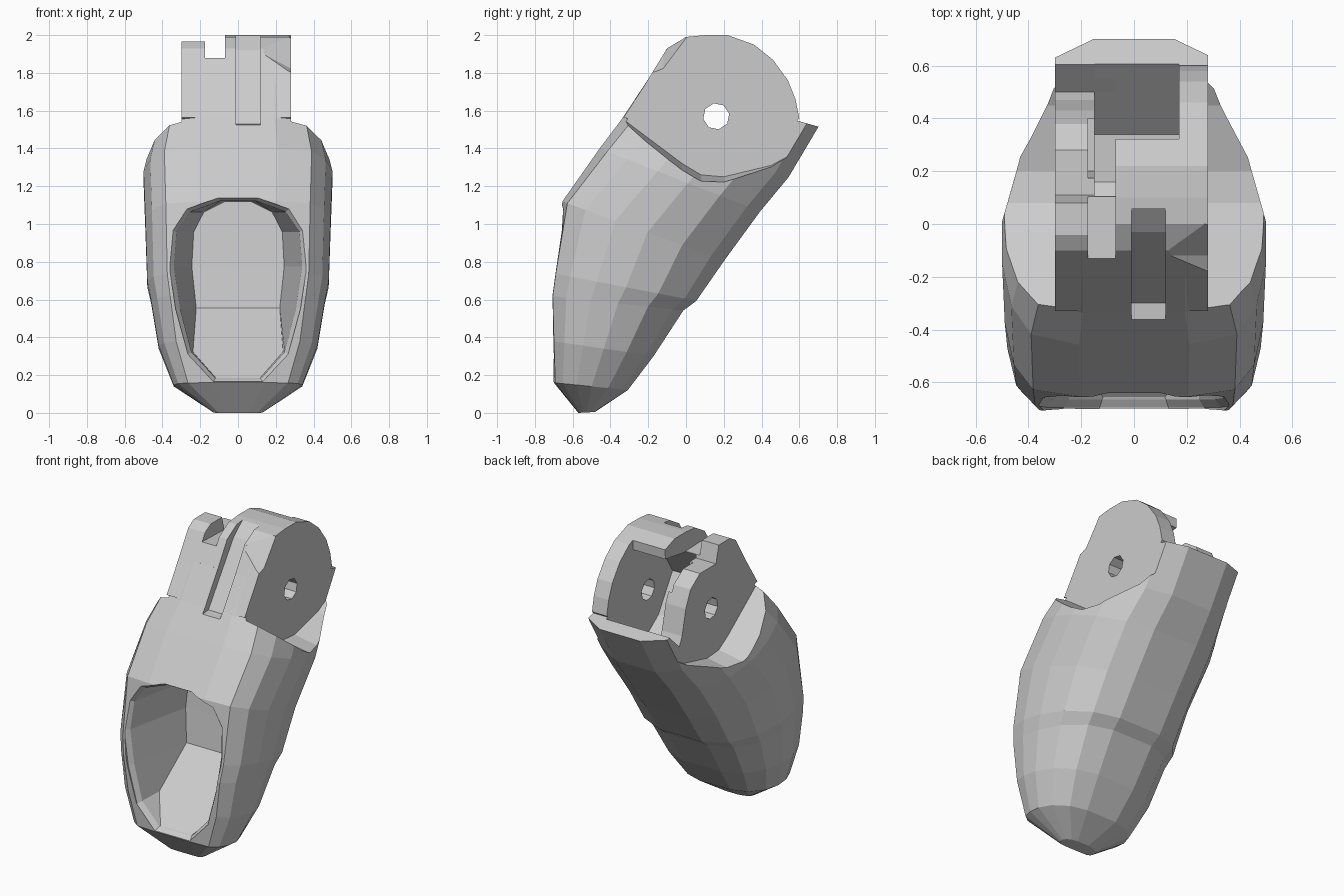
import bpy
import bmesh
from math import cos, sin, pi

cube = bpy.data.objects.get("Cube")
if cube:
    bpy.data.objects.remove(cube)

grey = bpy.data.materials.new("light_grey")
grey.use_nodes = True
grey.diffuse_color = (0.6, 0.6, 0.6, 1)
grey.node_tree.nodes["Principled BSDF"].inputs["Base Color"].default_value = (0.6, 0.6, 0.6, 1)


def make(name, rings, caps=None):
    """Skin a list of closed rings; caps lists index loops closing both ends."""
    bm = bmesh.new()
    rows = [[bm.verts.new(p) for p in ring] for ring in rings]
    n = len(rows[0])
    for a, b in zip(rows, rows[1:]):
        for i in range(n):
            j = (i + 1) % n
            bm.faces.new((a[i], a[j], b[j], b[i]))
    for row in (rows[0], rows[-1]):
        for loop in caps or [range(n)]:
            bm.faces.new([row[i] for i in loop])
    bmesh.ops.recalc_face_normals(bm, faces=bm.faces)
    mesh = bpy.data.meshes.new(name)
    bm.to_mesh(mesh)
    bm.free()
    mesh.materials.append(grey)
    obj = bpy.data.objects.new(name, mesh)
    bpy.context.collection.objects.link(obj)
    return obj


def prism(name, x0, x1, outline, rise=0):
    """Extrude a side outline of (y, z) points along x, lifting the far end by rise."""
    return make(name, [[(x, y, z + dz) for y, z in outline] for x, dz in ((x0, 0), (x1, rise))])


# Fingertip body: front point, back point, half width and front rounding of each section
half = [(.42, 0), (.78, .02), (.93, .12), (1, .3), (1, .5), (.9, .72), (.66, .9), (.33, .98)]
shape = half + [(-u, v) for u, v in reversed(half)]
sections = [
    ((-.57, 0), (-.48, .005), .13, 0),
    ((-.70, .16), (-.30, .12), .34, 0),
    ((-.71, .38), (-.16, .30), .42, 0),
    ((-.72, .62), (0, .54), .46, 0),
    ((-.705, .74), (.07, .59), .48, 0),
    ((-.655, 1.12), (.22, .80), .49, .03),
    ((-.46, 1.40), (.41, 1.06), .50, .08),
    ((-.34, 1.56), (.56, 1.24), .46, .1),
    ((-.20, 1.77), (.72, 1.51), .46, .05),
]


def section(f, b, w, r):
    ring = [(u * w, v + r * u ** 4 * (1 - v)) for u, v in shape]
    return [(x, f[0] + (b[0] - f[0]) * v, f[1] + (b[1] - f[1]) * v) for x, v in ring]


body = make("fingertip", [section(*s) for s in sections])

# Hinge knuckle
knuckle = prism("knuckle", -.4, .4, [
    (-.33, 1.565), (-.21, 1.75), (-.1, 1.93), (0, 1.99), (.1, 2), (.22, 2), (.36, 1.95),
    (.46, 1.87), (.54, 1.76), (.58, 1.66), (.6, 1.56), (.45, 1.4), (0, 1.45)])

# Sloping shelves beside the knuckle
shelf = [(-.7, 1.62), (-.36, 1.575), (-.02, 1.32), (.08, 1.26), (.2, 1.25), (.45, 1.31),
         (.58, 1.38), (.9, 1.55), (.9, 2.4), (-.7, 2.4)]
cutters = [prism("left_shelf_cut", .28, 1, shelf, -.12),
           prism("right_shelf_cut", -.3, -1, shelf, -.12)]

# Rear cavity, roof slot, stepped right lug, front groove and corner notch
cutters += [
    prism("cavity_cut", -.15, .17, [
        (.33, 2.3), (.32, 1.9), (.06, 1.86), (-.1, 1.6), (.05, 1.36), (.16, 1.28),
        (.34, 1.29), (.62, 1.555), (.9, 1.6), (.9, 2.3)]),
    prism("slot_cut", -.175, -.07, [
        (-.5, 1.89), (.17, 1.87), (.2, 1.7), (.4, 1.7), (.4, 2.3), (-.5, 2.3)]),
    prism("lug_cut", -.9, -.071, [
        (-.6, 1.965), (.08, 1.965), (.11, 1.85), (.28, 1.85), (.38, 1.78), (.43, 1.67),
        (.47, 1.5), (.5, 1.44), (.62, 1.557), (.9, 1.61), (.9, 2.4), (-.6, 2.4)]),
    prism("groove_cut", -.01, .12, [
        (-.7, 1.5), (-.3, 1.53), (-.03, 1.92), (.09, 2.02), (.09, 2.4), (-.7, 2.4)]),
    prism("notch_cut", .135, .4, [
        (-.4, 1.9), (-.17, 1.88), (-.12, 1.9), (0, 2.06), (-.1, 2.3)], -.14),
    prism("pin_hole_cut", -1, 1.1, [
        (.16 + .07 * cos(i * pi / 4 + .2), 1.57 + .07 * sin(i * pi / 4 + .2)) for i in range(8)]),
]

# Nail recess: (height, half width) up the oval
levels = [(.165, .13), (.31, .265), (.55, .33), (.78, .365), (.97, .35), (1.08, .27), (1.14, .1)]


def front(z):
    return -.695 + max(0, z - .74) * .13


def floor(z):
    return -.65 + (z - .19) * 1.15 if z < .56 else -.23 + (z - .55) * .1


def oval(depth, low, high, tall):
    """Oval ring, with separate width scales below and above the nail ledge."""
    pts = [(s * w * (low if z < .5 else high), .65 + (z - .65) * tall)
           for s in (1, -1) for z, w in levels[::s]]
    return [(x, depth(z), z) for x, z in pts]


n = 2 * len(levels)
strips = [(i, i + 1, n - 2 - i, n - 1 - i) for i in range(len(levels) - 1)]
cutters.append(make("nail_cut", [
    oval(lambda z: -1, 1, 1, 1), oval(front, 1, 1, 1),
    oval(lambda z: front(z) + .03, .93, .93, .965), oval(floor, .9, .67, .96)], strips))

# Join, carve and bake the result
for op, tool in [("UNION", knuckle)] + [("DIFFERENCE", c) for c in cutters]:
    tool.hide_render = True
    mod = body.modifiers.new(tool.name, "BOOLEAN")
    mod.operation = op
    mod.solver = "EXACT"
    mod.object = tool
bpy.context.view_layer.update()
graph = bpy.context.evaluated_depsgraph_get()
result = bpy.data.meshes.new_from_object(body.evaluated_get(graph))
body.modifiers.clear()
body.data = result
for tool in [knuckle] + cutters:
    bpy.data.objects.remove(tool)
